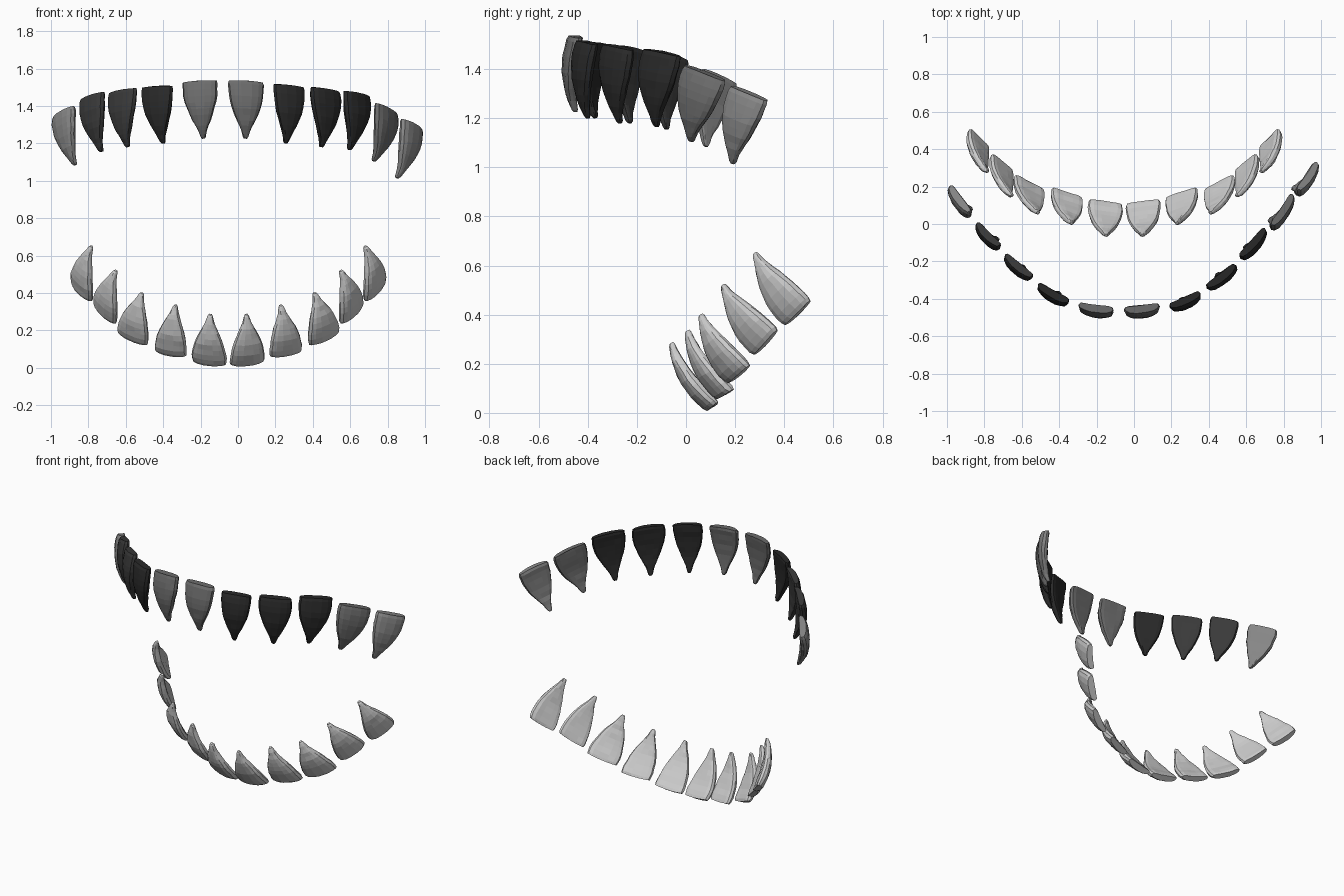
import bpy, bmesh, math, random
from mathutils import Vector

random.seed(4)
SIDES = 14
# (position along tooth, width fraction, half thickness)
PROFILE = [(0.0, 1.0, 0.020), (0.05, 1.03, 0.025), (0.14, 1.04, 0.027),
           (0.25, 1.0, 0.028), (0.36, 0.93, 0.028), (0.47, 0.82, 0.027),
           (0.58, 0.69, 0.025), (0.68, 0.54, 0.023), (0.77, 0.39, 0.021),
           (0.85, 0.27, 0.018), (0.92, 0.20, 0.015), (0.97, 0.15, 0.012),
           (1.0, 0.09, 0.007)]


def grey(name, v):
    m = bpy.data.materials.new(name)
    m.diffuse_color = (v, v, v, 1)
    return m


def spow(v, p):
    return math.copysign(abs(v) ** p, v)


def tooth(name, a, b, tip, mat):
    """Flattened fang lofted from the gum edge a-b to its tip, bowed outwards."""
    a, b, tip = Vector(a), Vector(b), Vector(tip)
    mid = (a + b) / 2
    across = b - a
    axis = tip - mid
    out = across.cross(axis).normalized()
    if out.y > 0:
        out = -out
    bm = bmesh.new()
    rings = []
    for t, w, th in PROFILE:
        width = w * (1 + random.uniform(-0.025, 0.025))
        thick = th * (1 + random.uniform(-0.06, 0.06))
        ring = []
        for i in range(SIDES):
            ang = 2 * math.pi * i / SIDES
            s = spow(math.cos(ang), 0.8)
            d = spow(math.sin(ang), 0.6)
            lift = 0.10 * t * (1 - t) - 0.009 * s * s * w
            p = mid + axis * t + across * (0.5 * width * s)
            p += out * (lift + thick * d + random.uniform(-0.0015, 0.0015))
            # gum edge is very slightly arched
            p -= axis * (0.02 * (1 - s * s) * max(0, 1 - t * 5))
            ring.append(bm.verts.new(p))
        rings.append(ring)
    for r0, r1 in zip(rings, rings[1:]):
        for i in range(SIDES):
            j = (i + 1) % SIDES
            bm.faces.new((r0[i], r0[j], r1[j], r1[i]))
    bm.faces.new(rings[0])
    bm.faces.new(rings[-1])
    bmesh.ops.recalc_face_normals(bm, faces=bm.faces)
    me = bpy.data.meshes.new(name)
    bm.to_mesh(me)
    bm.free()
    me.materials.append(mat)
    bpy.context.collection.objects.link(bpy.data.objects.new(name, me))


black = grey("black", 0.022)
dark = grey("dark", 0.042)
mid_grey = grey("mid_grey", 0.15)
light_grey = grey("light_grey", 0.24)
pale = grey("pale", 0.9)

# Upper arch, left to right: gum corner, gum corner, tip, shade
upper = [
    ((-0.99, 0.20, 1.335), (-0.885, 0.06, 1.40), (-0.87, 0.08, 1.085), light_grey),
    ((-0.845, 0.00, 1.43), (-0.725, -0.12, 1.475), (-0.73, -0.08, 1.155), dark),
    ((-0.69, -0.17, 1.468), (-0.55, -0.285, 1.495), (-0.59, -0.23, 1.18), dark),
    ((-0.515, -0.33, 1.497), (-0.355, -0.42, 1.505), (-0.40, -0.37, 1.20), black),
    ((-0.295, -0.44, 1.525), (-0.115, -0.465, 1.535), (-0.185, -0.45, 1.225), mid_grey),
    ((-0.05, -0.465, 1.535), (0.135, -0.445, 1.525), (0.04, -0.45, 1.225), mid_grey),
    ((0.195, -0.445, 1.515), (0.355, -0.375, 1.498), (0.255, -0.40, 1.20), black),
    ((0.395, -0.34, 1.50), (0.545, -0.225, 1.475), (0.445, -0.27, 1.18), black),
    ((0.575, -0.175, 1.48), (0.705, -0.03, 1.45), (0.595, -0.12, 1.165), black),
    ((0.745, -0.01, 1.415), (0.855, 0.155, 1.35), (0.725, 0.02, 1.105), mid_grey),
    ((0.885, 0.18, 1.33), (0.985, 0.325, 1.27), (0.85, 0.19, 1.015), light_grey),
]
for i, (a, b, tip, mat) in enumerate(upper, 1):
    tooth(f"upper_tooth_{i}", a, b, tip, mat)

# Lower arch: right half, mirrored about its own centre line
lower = [
    ((-0.04, 0.09, 0.015), (0.14, 0.115, 0.035), (0.045, -0.06, 0.285)),
    ((0.175, 0.125, 0.06), (0.34, 0.18, 0.09), (0.23, 0.005, 0.335)),
    ((0.385, 0.17, 0.12), (0.54, 0.25, 0.19), (0.41, 0.06, 0.40)),
    ((0.555, 0.275, 0.235), (0.665, 0.365, 0.335), (0.55, 0.15, 0.52)),
    ((0.685, 0.40, 0.355), (0.785, 0.50, 0.455), (0.68, 0.28, 0.65)),
]
CENTRE = -0.052


def flip(p):
    return (2 * CENTRE - p[0], p[1], p[2])


for i, (a, b, tip) in enumerate(lower, 1):
    tooth(f"lower_tooth_right_{i}", a, b, tip, pale)
    tooth(f"lower_tooth_left_{i}", flip(b), flip(a), flip(tip), pale)
